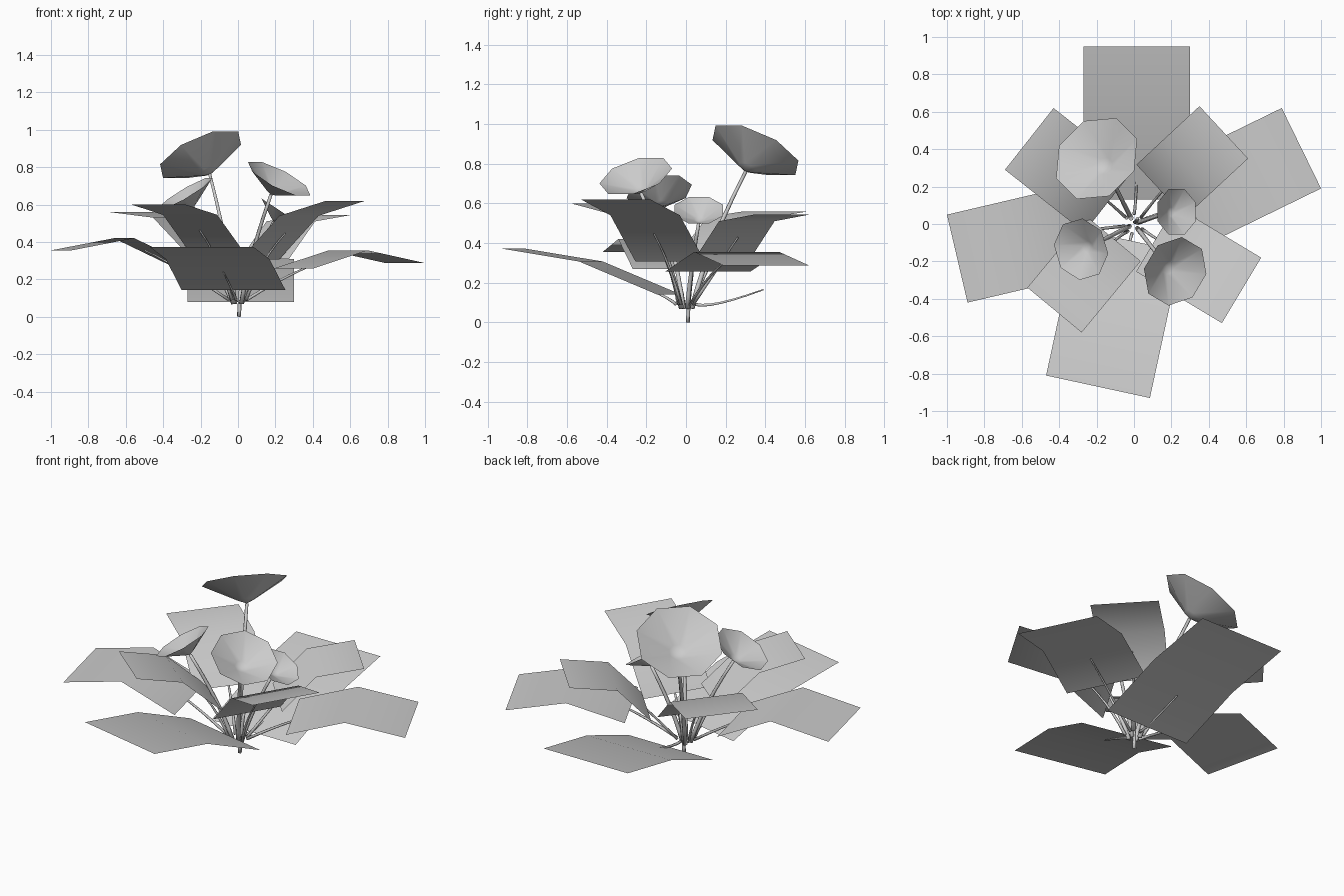
import bpy, bmesh, math
from mathutils import Vector

if "Cube" in bpy.data.objects:
    bpy.data.objects.remove(bpy.data.objects["Cube"])

mat = bpy.data.materials.new("plain_grey")
mat.diffuse_color = (0.6, 0.6, 0.6, 1)
mat.use_nodes = True
mat.node_tree.nodes["Principled BSDF"].inputs["Base Color"].default_value = mat.diffuse_color


def finish(name, bm):
    me = bpy.data.meshes.new(name)
    for f in bm.faces:
        f.smooth = True
    bm.to_mesh(me)
    bm.free()
    me.materials.append(mat)
    ob = bpy.data.objects.new(name, me)
    bpy.context.collection.objects.link(ob)
    return ob


def stem(name, pts, r0, r1, sides=6):
    """Tapered tube along a quadratic curve through start, control and end."""
    a, b, c = map(Vector, pts)
    bm = bmesh.new()
    rings, n = [], 6
    for i in range(n + 1):
        t = i / n
        p = a * (1 - t) ** 2 + b * 2 * t * (1 - t) + c * t * t
        d = ((b - a) * (1 - t) + (c - b) * t).normalized()
        q = d.to_track_quat('Z', 'Y')
        r = r0 + (r1 - r0) * t
        rings.append([bm.verts.new(p + q @ Vector((r * math.cos(k * math.tau / sides),
                                                   r * math.sin(k * math.tau / sides), 0)))
                      for k in range(sides)])
    for u, v in zip(rings, rings[1:]):
        for k in range(sides):
            j = (k + 1) % sides
            bm.faces.new((u[k], u[j], v[j], v[k]))
    bm.faces.new(rings[0][::-1])
    bm.faces.new(rings[-1])
    finish(name, bm)


def leaf(name, c1, c2, z_out, run1, z_fold, run2, z_in):
    """Bent card: outer corners, then fold and inner rows towards the centre."""
    c1, c2 = Vector(c1), Vector(c2)
    e = (c2 - c1).normalized()
    out = Vector((-e.y, e.x))
    mid = (c1 + c2) / 2
    if out.dot(mid) < 0:
        out = -out
        c1, c2 = c2, c1
    bm = bmesh.new()
    rows = []
    for run, z in ((0, z_out), (run1, z_fold), (run1 + run2, z_in)):
        rows.append([bm.verts.new((*(c - out * run), z)) for c in (c1, c2)])
    for u, v in zip(rows, rows[1:]):
        bm.faces.new((u[0], v[0], v[1], u[1]))
    bmesh.ops.recalc_face_normals(bm, faces=bm.faces)
    bm.normal_update()
    if sum(f.normal.z for f in bm.faces) < 0:
        bmesh.ops.reverse_faces(bm, faces=bm.faces)
    finish(name, bm)
    # leaf stalk: from the hub to just under the card
    inner, fold = mid - out * (run1 + run2), mid - out * run1
    end = inner.lerp(fold, 0.65)
    start = out * 0.05
    stem(name + "_stalk", ((start.x, start.y, 0.09), (*inner, z_in - 0.01),
                           (*end, z_in + (z_fold - z_in) * 0.65 - 0.012)), 0.009, 0.004)


def flower(name, centre, normal, r, h):
    """Eight-sided open trumpet with its stem."""
    n = Vector(normal).normalized()
    q = n.to_track_quat('Z', 'Y')
    apex = Vector(centre) - n * h
    bm = bmesh.new()
    tip = bm.verts.new(apex)
    prev = None
    for rr, hh in ((0.2, 0.17), (1.0, 1.0)):
        ring = [bm.verts.new(apex + q @ Vector((r * rr * math.cos((k + .5) * math.tau / 8),
                                                r * rr * math.sin((k + .5) * math.tau / 8), h * hh)))
                for k in range(8)]
        for k in range(8):
            j = (k + 1) % 8
            bm.faces.new((prev[k], prev[j], ring[j], ring[k]) if prev else (tip, ring[j], ring[k]))
        prev = ring
    bmesh.ops.recalc_face_normals(bm, faces=bm.faces)
    finish(name, bm)
    base = Vector((apex.x * 0.1, apex.y * 0.1, 0.07))
    ctrl = Vector((apex.x * 0.35, apex.y * 0.35, apex.z * 0.5))
    stem(name + "_stem", (base, ctrl, apex), 0.013, 0.009)


# Lower ring of large leaves
leaf("back_leaf", (-.27, .95), (.30, .95), .31, .42, .23, .40, .08)
leaf("front_leaf", (-.47, -.81), (.085, -.93), .372, .40, .307, .40, .142)
leaf("left_leaf", (-1, .05), (-.89, -.42), .355, .345, .42, .32, .27)
leaf("right_leaf", (.79, .62), (1, .19), .287, .34, .355, .33, .257)

# Upper ring of smaller leaves
leaf("upper_back_right_leaf", (.35, .63), (.61, .35), .545, .27, .51, .19, .31)
leaf("upper_front_right_leaf", (.68, -.18), (.47, -.53), .62, .29, .54, .245, .307)
leaf("upper_front_left_leaf", (-.28, -.58), (-.57, -.34), .60, .265, .545, .23, .34)
leaf("upper_back_left_leaf", (-.69, .29), (-.43, .62), .56, .30, .53, .24, .33)

# Flowers
flower("tall_flower", (-.2, .35, .867), (-.39, .39, .84), .246, .127)
flower("right_front_flower", (.22, -.253, .738), (.44, -.26, .857), .19, .1)
flower("left_flower", (-.283, -.135, .66), (-.5, -.15, .85), .168, .088)
flower("right_flower", (.228, .065, .565), (.55, 0, .837), .132, .068)

# Root stalk
stem("root_stalk", ((.005, .01, 0), (.01, .01, .1), (.02, .03, .25)), 0.011, 0.009)
